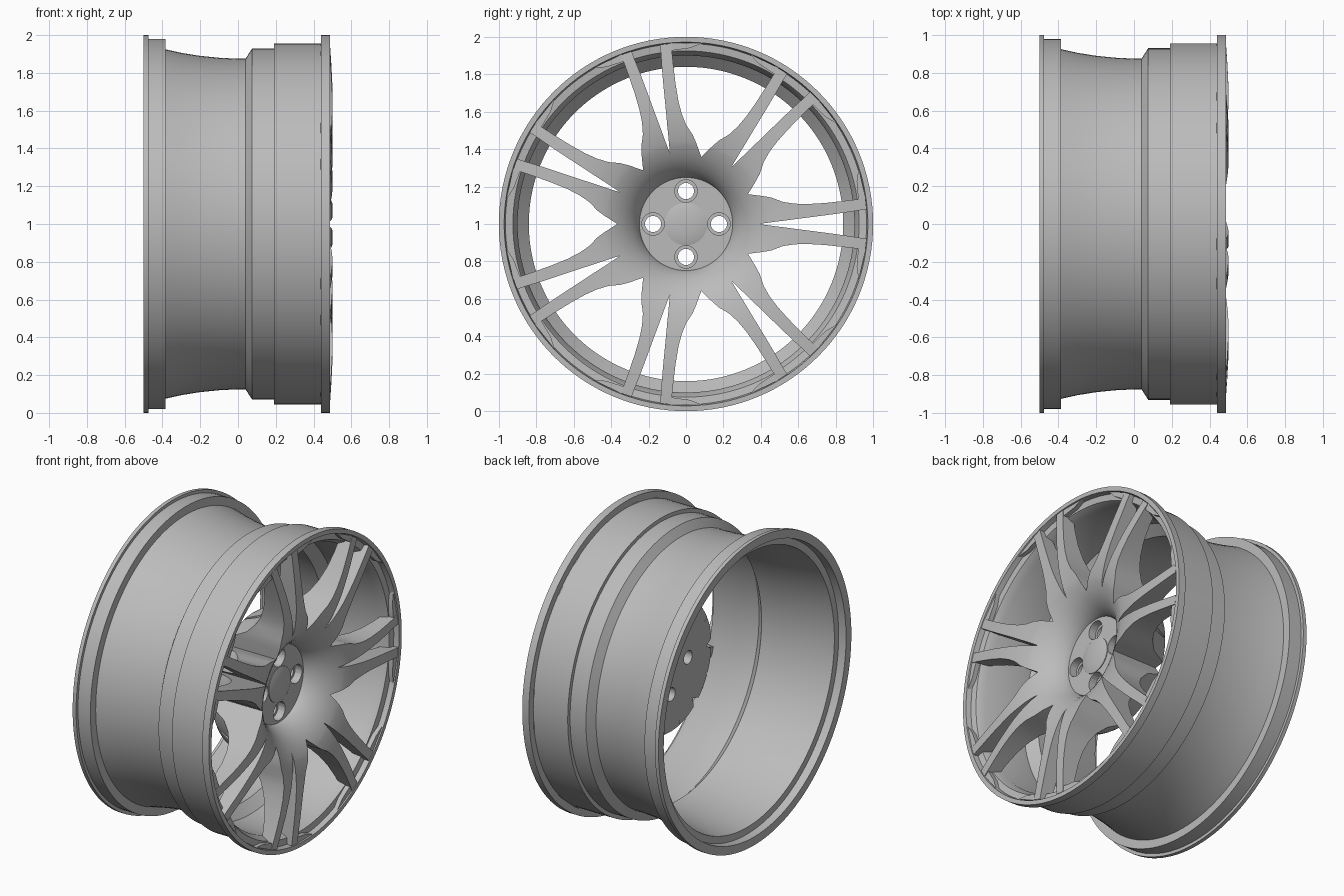
import bpy, bmesh
from math import sin, cos, pi, radians

SEG = 128
PAIRS = 7

cube = bpy.data.objects.get("Cube")
if cube:
    bpy.data.objects.remove(cube, do_unlink=True)

grey = bpy.data.materials.new("satin_grey")
grey.use_nodes = True
grey.diffuse_color = (0.5, 0.5, 0.5, 1)
grey.node_tree.nodes["Principled BSDF"].inputs["Base Color"].default_value = (0.5, 0.5, 0.5, 1)


def polar(x, r, a):
    """Point at depth x, radius r and angle a about the axle."""
    return (x, r * cos(a), 1 + r * sin(a))


def finish(name, bm, angle=30):
    bmesh.ops.remove_doubles(bm, verts=bm.verts, dist=1e-5)
    bmesh.ops.recalc_face_normals(bm, faces=bm.faces)
    mesh = bpy.data.meshes.new(name)
    bm.to_mesh(mesh)
    bm.free()
    mesh.materials.append(grey)
    obj = bpy.data.objects.new(name, mesh)
    bpy.context.collection.objects.link(obj)
    smooth(obj, angle)
    return obj


def smooth(obj, angle=30):
    bpy.ops.object.select_all(action="DESELECT")
    obj.select_set(True)
    bpy.context.view_layer.objects.active = obj
    bpy.ops.object.shade_smooth_by_angle(angle=radians(angle))


def lathe(name, profile, closed=False):
    """Spin (x, r) points around the axle."""
    bm = bmesh.new()
    rings = [[bm.verts.new(polar(x, r, 2 * pi * i / SEG)) for i in range(SEG)]
             for x, r in profile]
    pairs = list(zip(rings, rings[1:]))
    if closed:
        pairs.append((rings[-1], rings[0]))
    else:
        bm.faces.new(rings[0])
        bm.faces.new(rings[-1])
    for a, b in pairs:
        for i in range(SEG):
            j = (i + 1) % SEG
            bm.faces.new((a[i], a[j], b[j], b[i]))
    return finish(name, bm)


# Rim: outer barrel, front lip, then inner barrel back to the rear lip
lathe("rim", [
    (-.5, 1), (-.475, 1), (-.475, .98), (-.385, .98), (-.385, .925),
    (-.3, .906), (-.2, .89), (-.1, .88), (0, .875), (.04, .875),
    (.075, .93), (.19, .93), (.19, .955), (.44, .955), (.44, 1),
    (.488, 1), (.488, .972), (.455, .965), (.45, .925), (.4, .9),
    (.1, .9), (.04, .84), (-.1, .845), (-.2, .855), (-.3, .87),
    (-.45, .895), (-.45, .94), (-.5, .945)], closed=True)

# Spoke rows: radius, front depth, back depth, inner and outer edge angle
HALF = 180 / PAIRS
rows = [
    (.245, .29, .11, 0, HALF), (.26, .33, .11, 0, HALF),
    (.29, .372, .11, 0, HALF), (.33, .412, .11, 0, HALF),
    (.367, .437, .11, 0, HALF), (.39, .45, .11, 0, 23.6),
    (.42, .465, .11, .6, 21.2), (.44, .472, .14, .9, 19.8),
    (.48, .482, .23, 1.5, 17), (.53, .491, .29, 2, 12.9),
    (.59, .498, .33, 2.6, 10.6), (.66, .5, .36, 3.1, 9.3),
    (.75, .499, .385, 3.6, 8.6), (.85, .494, .4, 4.1, 8.3),
    (.925, .489, .405, 4.5, 8.2), (.968, .486, .45, 4.6, 8.2)]
COLS = 6


def add_spoke(bm, centre, side):
    grids = []
    for depth in (1, 2):
        grids.append([[bm.verts.new(polar(
            row[depth], row[0],
            centre + side * radians(row[3] + (row[4] - row[3]) * c / COLS)))
            for c in range(COLS + 1)] for row in rows])
    front, back = grids
    for i in range(len(rows) - 1):
        for g in grids:
            for c in range(COLS):
                bm.faces.new((g[i][c], g[i][c + 1], g[i + 1][c + 1], g[i + 1][c]))
        # Side walls only where the spoke is free of its neighbours
        if rows[i + 1][3] > 0:
            bm.faces.new((front[i][0], front[i + 1][0], back[i + 1][0], back[i][0]))
        if rows[i + 1][4] < HALF:
            bm.faces.new((front[i][-1], front[i + 1][-1], back[i + 1][-1], back[i][-1]))
    for c in range(COLS):
        for i in (0, -1):
            bm.faces.new((front[i][c], front[i][c + 1], back[i][c + 1], back[i][c]))


bm = bmesh.new()
for k in range(PAIRS):
    for side in (-1, 1):
        add_spoke(bm, 2 * pi * k / PAIRS, side)
finish("spokes", bm, 40)

# Tapered webs joining each spoke tip to the lip
bm = bmesh.new()
web = [(8, .97), (18, .97), (14, .94), (8, .93)]
for k in range(PAIRS):
    for side in (-1, 1):
        loops = [[bm.verts.new(polar(x, r, 2 * pi * k / PAIRS + side * radians(a)))
                  for a, r in web] for x in (.445, .482)]
        for loop in loops:
            bm.faces.new(loop)
        for i in range(4):
            j = (i + 1) % 4
            bm.faces.new((loops[0][i], loops[0][j], loops[1][j], loops[1][i]))
finish("tip_webs", bm)

# Hub with four counterbored bolt holes
hub = lathe("hub", [(.108, .25), (.3, .25)])


def drill(radius, x0, x1):
    for k in range(4):
        a = k * pi / 2
        bpy.ops.mesh.primitive_cylinder_add(
            vertices=32, radius=radius, depth=x1 - x0,
            location=polar((x0 + x1) / 2, .176, a), rotation=(0, pi / 2, 0))
        cutter = bpy.context.object
        cutter.hide_render = True
        mod = hub.modifiers.new("bolt_hole", "BOOLEAN")
        mod.operation = "DIFFERENCE"
        mod.solver = "EXACT"
        mod.object = cutter
        bpy.context.view_layer.objects.active = hub
        bpy.ops.object.modifier_apply(modifier=mod.name)
        bpy.data.objects.remove(cutter, do_unlink=True)


drill(.06, .25, .4)
drill(.043, 0, .4)
smooth(hub)

# Slightly domed centre cap
lathe("centre_cap", [(.28, .114), (.305, .114), (.312, .09), (.317, .05), (.319, .01)])
